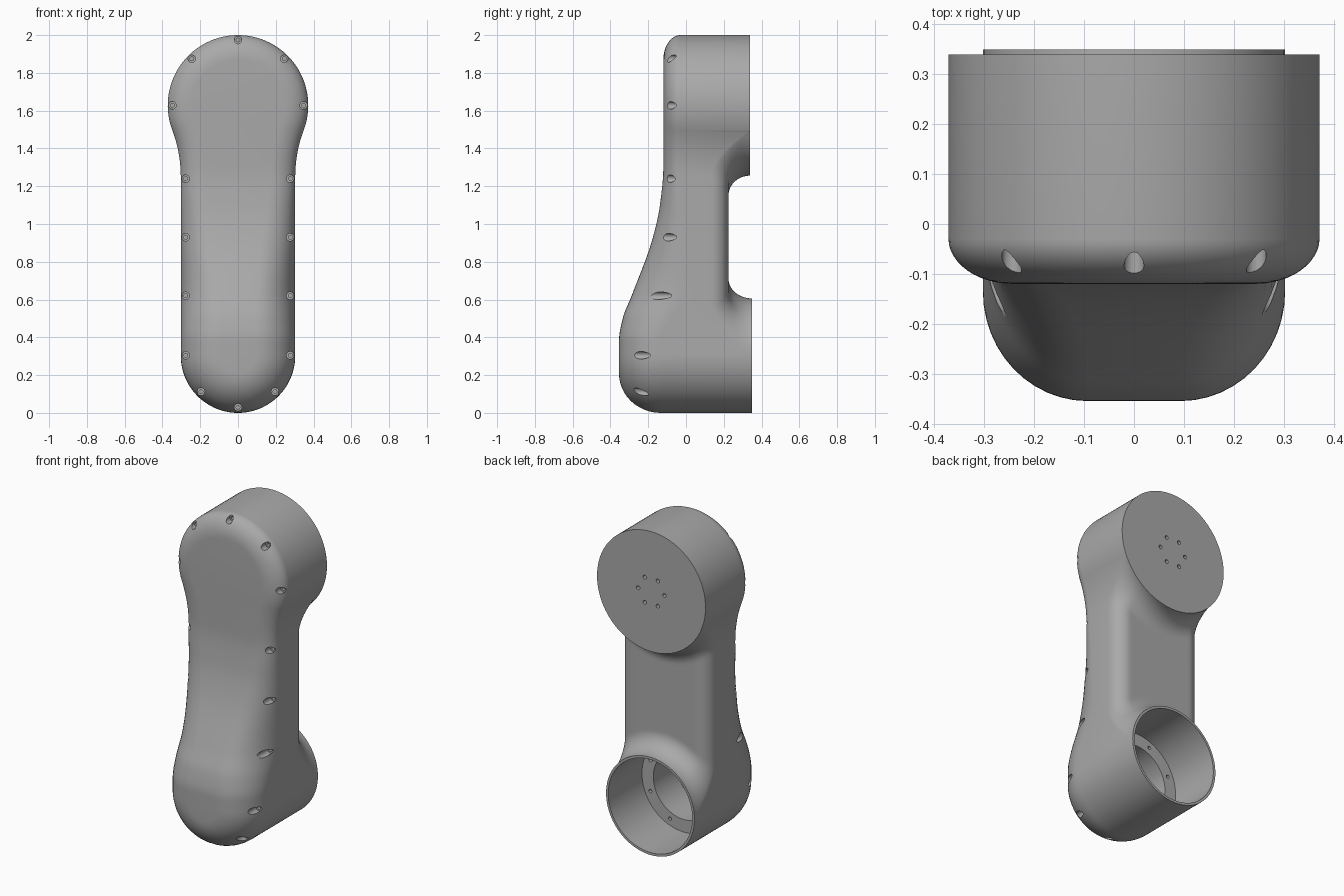
import bpy, bmesh, math

cube = bpy.data.objects.get("Cube")
if cube:
    bpy.data.objects.remove(cube, do_unlink=True)

# Main dimensions
LOW_Z, LOW_R, LOW_BACK = 0.303, 0.303, 0.35
TOP_Z, TOP_R, TOP_BACK = 1.628, 0.372, 0.34
MID_BACK, FILLET, CORNER = 0.225, 0.105, 0.09
NECK_Z, NECK_R = 1.25, 0.70
NECK_X = LOW_R + NECK_R
NECK_END = TOP_Z - TOP_R * (TOP_Z - NECK_Z) / (TOP_R + NECK_R)
ARC, ROWS, COLS, STEPS = 28, 64, 48, 12

# Front height and edge rounding, keyed by z
FRONT = [(0, -.355), (.38, -.355), (.5, -.335), (.62, -.288), (.93, -.175),
         (1.1, -.138), (1.3, -.12), (2, -.12)]
ROUND_IN = [(0, .21), (.62, .21), (1.3, .13), (2, .13)]
ROUND_DEPTH = [(0, .22), (.38, .22), (.62, .28), (.93, .17), (1.3, .09), (2, .09)]


def smooth(table, z):
    """Monotone cubic interpolation."""
    z = min(max(z, table[0][0]), table[-1][0])
    slopes = [(b[1] - a[1]) / (b[0] - a[0]) for a, b in zip(table, table[1:])]
    tangents = [0.0]
    for a, b in zip(slopes, slopes[1:]):
        tangents.append(2 * a * b / (a + b) if a * b > 0 else 0.0)
    tangents.append(0.0)
    for i, (a, b) in enumerate(zip(table, table[1:])):
        if z <= b[0]:
            h = b[0] - a[0]
            t = (z - a[0]) / h
            s = t * t * (3 - 2 * t)
            return (a[1] * (1 - s) + b[1] * s + h * tangents[i] * t * (1 - t) ** 2
                    - h * tangents[i + 1] * t * t * (1 - t))


def half_width(z):
    if z <= NECK_Z:
        return LOW_R
    if z <= NECK_END:
        return NECK_X - math.sqrt(NECK_R ** 2 - (z - NECK_Z) ** 2)
    return math.sqrt(max(TOP_R ** 2 - (z - TOP_Z) ** 2, 0))


def back_height(x, z):
    """Rounded back of the arm, flaring up to the two round housings."""
    d = min(max(half_width(z) - abs(x), 0) / CORNER, 1)
    base = MID_BACK - CORNER * (1 - math.sqrt(1 - (1 - d) ** 2))
    for cz, r, top in ((LOW_Z, LOW_R, LOW_BACK), (TOP_Z, TOP_R, TOP_BACK)):
        t = max(math.hypot(x, z - cz) - r, 0) / FILLET
        if t < 1:
            base += (top - base) * (1 - math.sqrt(1 - (1 - t) ** 2))
    return base


# Outline: bottom arc, straight side with neck, top arc, then mirrored
NECK_ANGLE = math.acos((TOP_Z - NECK_END) / TOP_R)
vs = [(1 - math.cos(math.pi * j / ROWS)) / 2 for j in range(ROWS + 1)]
half = []
for i in range(ARC):
    a = math.pi / 2 * i / ARC
    half.append((LOW_R * math.sin(a), LOW_Z - LOW_R * math.cos(a)))
for v in vs:
    z = LOW_Z + (NECK_END - LOW_Z) * v
    half.append((half_width(z), z))
for i in range(1, ARC + 1):
    a = NECK_ANGLE + (math.pi - NECK_ANGLE) * i / ARC
    half.append((TOP_R * math.sin(a) if i < ARC else 0.0, TOP_Z - TOP_R * math.cos(a)))
outline = half + [(-x, z) for x, z in reversed(half[1:-1])]
n, H = len(outline), len(half)

bm = bmesh.new()


def back_ring(i, x, z):
    k = i if i < H else n - i
    if k <= ARC:
        return LOW_BACK
    if k >= ARC + ROWS:
        return TOP_BACK
    return back_height(x, z)


rings = [[bm.verts.new((x, back_ring(i, x, z), z)) for i, (x, z) in enumerate(outline)]]
for s in range(STEPS + 1):
    a = math.pi / 2 * s / STEPS
    ring = []
    for i, (x, z) in enumerate(outline):
        (x0, z0), (x1, z1) = outline[i - 1], outline[(i + 1) % n]
        length = math.hypot(x1 - x0, z1 - z0)
        inset = smooth(ROUND_IN, z) * (1 - math.cos(a))
        px = x - (z1 - z0) / length * inset
        pz = z + (x1 - x0) / length * inset
        y = smooth(FRONT, pz) + smooth(ROUND_DEPTH, z) * (1 - math.sin(a))
        ring.append(bm.verts.new((px, y, pz)))
    rings.append(ring)

# Side wall and rounded front edge
for a, b in zip(rings, rings[1:]):
    for i in range(n):
        j = (i + 1) % n
        bm.faces.new((a[i], a[j], b[j], b[i]))

# Front face strips
front = rings[-1]
for i in range(H - 1):
    quad = [front[i], front[i + 1], front[(n - i - 1) % n], front[(n - i) % n]]
    bm.faces.new(list(dict.fromkeys(quad)))

# Back of the arm between the housings
back, grid = rings[0], []
for j, v in enumerate(vs):
    row = []
    for i in range(COLS + 1):
        u = 2 * i / COLS - 1
        if i in (0, COLS):
            k = ARC + j
            row.append(back[k if i else n - k])
            continue
        low, top = u * math.pi / 2, u * NECK_ANGLE
        z_low = LOW_Z + LOW_R * math.cos(low)
        z_top = TOP_Z - TOP_R * math.cos(top)
        f_top = TOP_R * math.sin(top) / half_width(z_top)
        z = z_low + (z_top - z_low) * v
        x = half_width(z) * (math.sin(low) * (1 - v) + f_top * v)
        y = LOW_BACK if j == 0 else TOP_BACK if j == ROWS else back_height(x, z)
        row.append(bm.verts.new((x, y, z)))
    grid.append(row)
for a, b in zip(grid, grid[1:]):
    for i in range(COLS):
        bm.faces.new((a[i], b[i], b[i + 1], a[i + 1]))

# Round end caps
bm.faces.new(grid[0] + back[:ARC][::-1] + back[n - ARC + 1:][::-1])
bm.faces.new(grid[-1][::-1] + back[ARC + ROWS + 1:n - ARC - ROWS][::-1])


def make_object(name, mesh_data):
    mesh_data.normal_update()
    mesh = bpy.data.meshes.new(name)
    mesh_data.to_mesh(mesh)
    mesh_data.free()
    obj = bpy.data.objects.new(name, mesh)
    bpy.context.scene.collection.objects.link(obj)
    return obj


def add_lathe(target, x, z, profile, sides):
    """Stepped round cutter along y; profile holds (y, radius), back to front."""
    loops = []
    for y, r in profile:
        loops.append([target.verts.new((x + r * math.cos(math.tau * i / sides), y,
                                        z + r * math.sin(math.tau * i / sides)))
                      for i in range(sides)])
    for a, b in zip(loops, loops[1:]):
        for i in range(sides):
            j = (i + 1) % sides
            target.faces.new((a[i], a[j], b[j], b[i]))
    target.faces.new(loops[0][::-1])
    target.faces.new(loops[-1])


arm = make_object("arm_shell", bm)
cut, holes = bmesh.new(), bmesh.new()

# Stepped socket in the lower housing, with bolt holes in its ledge
add_lathe(cut, 0, LOW_Z, [(.5, .288), (.02, .288), (.02, .21), (-.2, .21)], 80)
for i in range(8):
    a = math.tau * (i + .5) / 8
    add_lathe(holes, .25 * math.cos(a), LOW_Z + .25 * math.sin(a), [(.1, .011), (-.03, .011)], 12)

# Bolt circle on the upper disc
for i in range(6):
    a = math.tau * i / 6
    add_lathe(cut, .09 * math.cos(a), TOP_Z + .09 * math.sin(a), [(.4, .012), (.29, .012)], 12)

# Screw pockets around the front edge
right = [(.245, 1.875), (.348, 1.628), (.277, 1.24), (.277, .93), (.277, .62),
         (.277, .305), (.196, .112)]
for x, z in right + [(-x, z) for x, z in right] + [(0, 1.974), (0, .029)]:
    floor = smooth(FRONT, z) + .75 * smooth(ROUND_DEPTH, z)
    add_lathe(cut, x, z, [(floor + .02, .01), (floor, .01), (floor, .02), (-.6, .02)], 20)

cutters = [make_object("pocket_cutter", cut), make_object("ledge_hole_cutter", holes)]
for cutter in cutters:
    cutter.hide_render = True
    mod = arm.modifiers.new("cut", 'BOOLEAN')
    mod.operation, mod.object = 'DIFFERENCE', cutter

# Bake the cuts with the first solver that keeps the whole shell
for solver in ('EXACT', 'MANIFOLD', 'FLOAT'):
    for mod in arm.modifiers:
        mod.solver = solver
    bpy.context.view_layer.update()
    graph = bpy.context.evaluated_depsgraph_get()
    result = bpy.data.meshes.new_from_object(arm.evaluated_get(graph))
    if len(result.vertices) > len(arm.data.vertices) * .9:
        arm.data = result
        break
arm.modifiers.clear()
for cutter in cutters:
    bpy.data.objects.remove(cutter, do_unlink=True)

# Material
grey = bpy.data.materials.new("plain_grey")
grey.use_nodes = True
grey.diffuse_color = (.4, .4, .4, 1)
grey.node_tree.nodes["Principled BSDF"].inputs["Base Color"].default_value = (.4, .4, .4, 1)
arm.data.materials.clear()
arm.data.materials.append(grey)

bpy.ops.object.select_all(action='DESELECT')
arm.select_set(True)
bpy.context.view_layer.objects.active = arm
bpy.ops.object.shade_smooth_by_angle(angle=math.radians(32))
